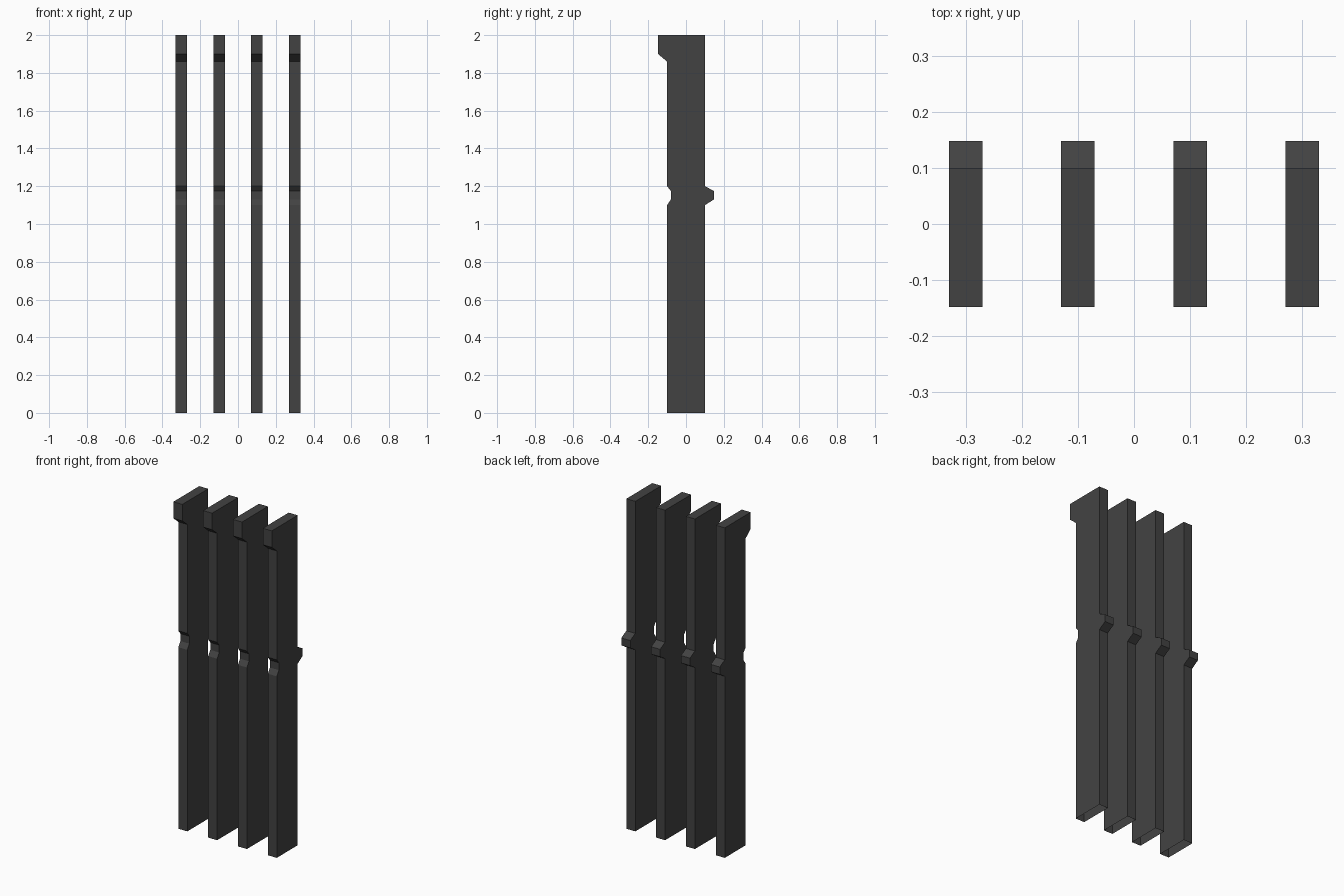
import bpy, bmesh

if "Cube" in bpy.data.objects:
    bpy.data.objects.remove(bpy.data.objects["Cube"])

# Dark grey finish
mat = bpy.data.materials.new("dark_grey")
mat.diffuse_color = (0.055, 0.055, 0.055, 1)
mat.use_nodes = True
mat.node_tree.nodes["Principled BSDF"].inputs["Base Color"].default_value = mat.diffuse_color

# Side profile (y, z): top lip and notch at the front, ridge at the back
PROFILE = [(-0.10, 0), (0.10, 0),
           (0.10, 1.10), (0.148, 1.13), (0.148, 1.175), (0.10, 1.20),
           (0.10, 2.0), (-0.148, 2.0), (-0.148, 1.90), (-0.10, 1.86),
           (-0.10, 1.20), (-0.08, 1.175), (-0.08, 1.13), (-0.10, 1.10)]
WIDTH = 0.06


def make_slat(name, x):
    bm = bmesh.new()
    face = bm.faces.new([bm.verts.new((x - WIDTH / 2, y, z)) for y, z in PROFILE])
    ext = bmesh.ops.extrude_face_region(bm, geom=[face], use_keep_orig=True)
    verts = [g for g in ext["geom"] if isinstance(g, bmesh.types.BMVert)]
    bmesh.ops.translate(bm, verts=verts, vec=(WIDTH, 0, 0))
    bmesh.ops.recalc_face_normals(bm, faces=bm.faces)
    # The underside is open
    bottom = [f for f in bm.faces if all(v.co.z < 0.001 for v in f.verts)]
    bmesh.ops.delete(bm, geom=bottom, context='FACES_ONLY')
    mesh = bpy.data.meshes.new(name)
    bm.to_mesh(mesh)
    bm.free()
    mesh.materials.append(mat)
    bpy.context.collection.objects.link(bpy.data.objects.new(name, mesh))


# Row of four equal slats
for i in range(4):
    make_slat(f"slat_{i + 1}", -0.3 + 0.2 * i)
